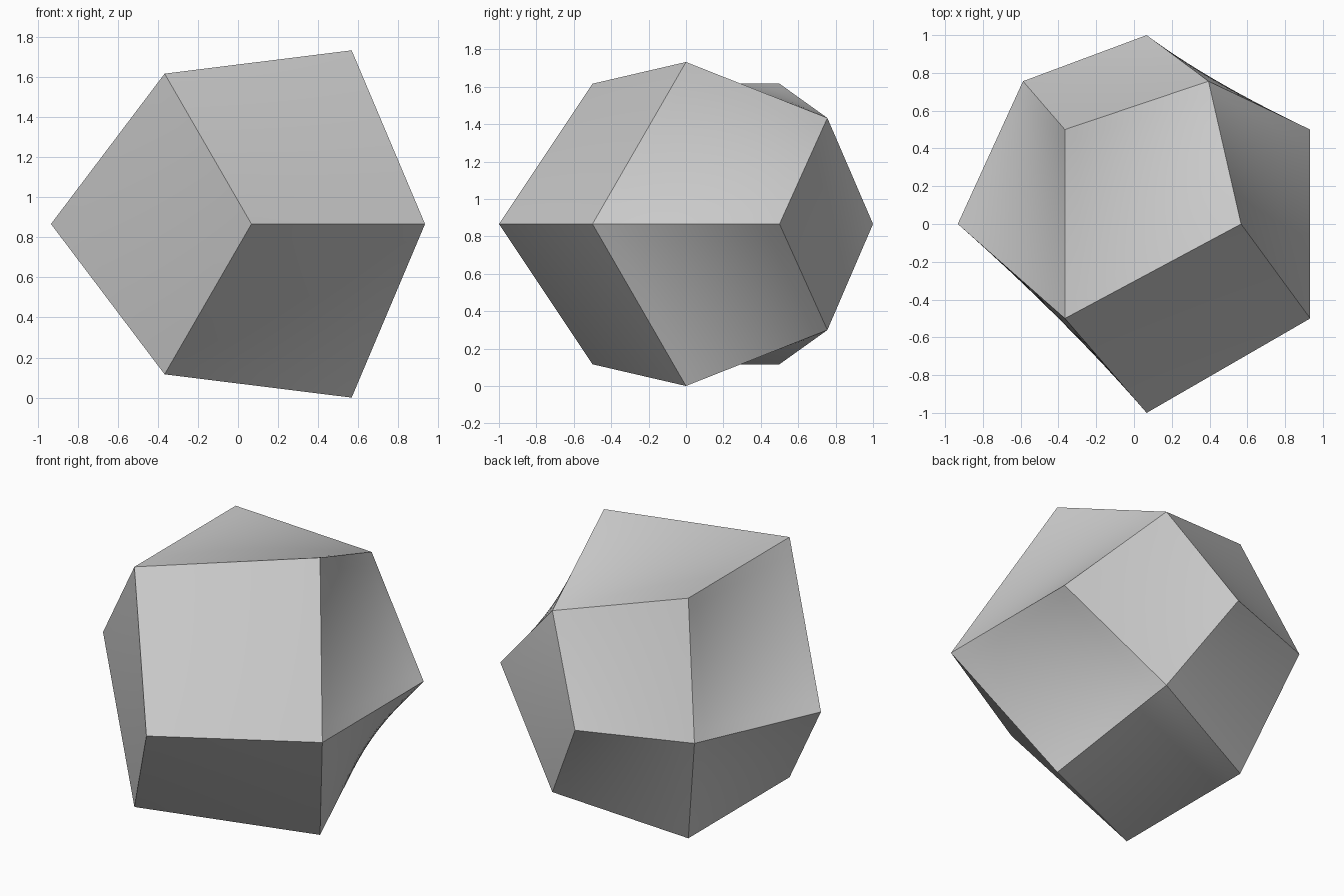
import bpy, bmesh, math
from mathutils import Vector

if "Cube" in bpy.data.objects:
    bpy.data.objects.remove(bpy.data.objects["Cube"])

N = 12                                   # subdivisions along each face edge
CENTRE = Vector((1 - (1 + math.sqrt(0.75)) / 2, 0, math.sqrt(0.75)))


def ring(radius, y, start):
    """Three points around the y axis, 120 degrees apart."""
    pts = []
    for k in range(3):
        a = math.radians(start + 120 * k)
        pts.append(CENTRE + Vector((radius * math.cos(a), y, radius * math.sin(a))))
    return pts


# Corner rings of the twelve-sided solid, all on a unit sphere
low = ring(math.sqrt(0.75), -0.5, 0)
high = ring(math.sqrt(0.75), 0.5, 0)
belt = ring(1, 0, 60)
crown = ring(math.sqrt(3 / 7), math.sqrt(4 / 7), 60)
front_tip = CENTRE + Vector((0, -1, 0))
back_tip = CENTRE + Vector((0, 1, 0))

bm = bmesh.new()


def patch(a, b, c, d):
    """Straight-edged, gently twisted quad face."""
    grid = [[bm.verts.new(a.lerp(b, i / N).lerp(d.lerp(c, i / N), j / N))
             for j in range(N + 1)] for i in range(N + 1)]
    for i in range(N):
        for j in range(N):
            bm.faces.new((grid[i][j], grid[i + 1][j], grid[i + 1][j + 1], grid[i][j + 1]))


# Four faces repeated three times around the axis
for k in range(3):
    n = (k + 1) % 3
    patch(front_tip, low[k], belt[k], low[n])
    patch(belt[k], low[k], high[k], crown[k])
    patch(belt[k], crown[k], high[n], low[n])
    patch(crown[k], high[n], crown[n], back_tip)

bmesh.ops.remove_doubles(bm, verts=bm.verts[:], dist=1e-4)
bmesh.ops.recalc_face_normals(bm, faces=bm.faces[:])

mesh = bpy.data.meshes.new("twisted_dodecahedron")
bm.to_mesh(mesh)
bm.free()
obj = bpy.data.objects.new("twisted_dodecahedron", mesh)
bpy.context.collection.objects.link(obj)

# Smooth faces with crisp edges
bpy.context.view_layer.objects.active = obj
obj.select_set(True)
bpy.ops.object.shade_smooth_by_angle(angle=math.radians(12))
